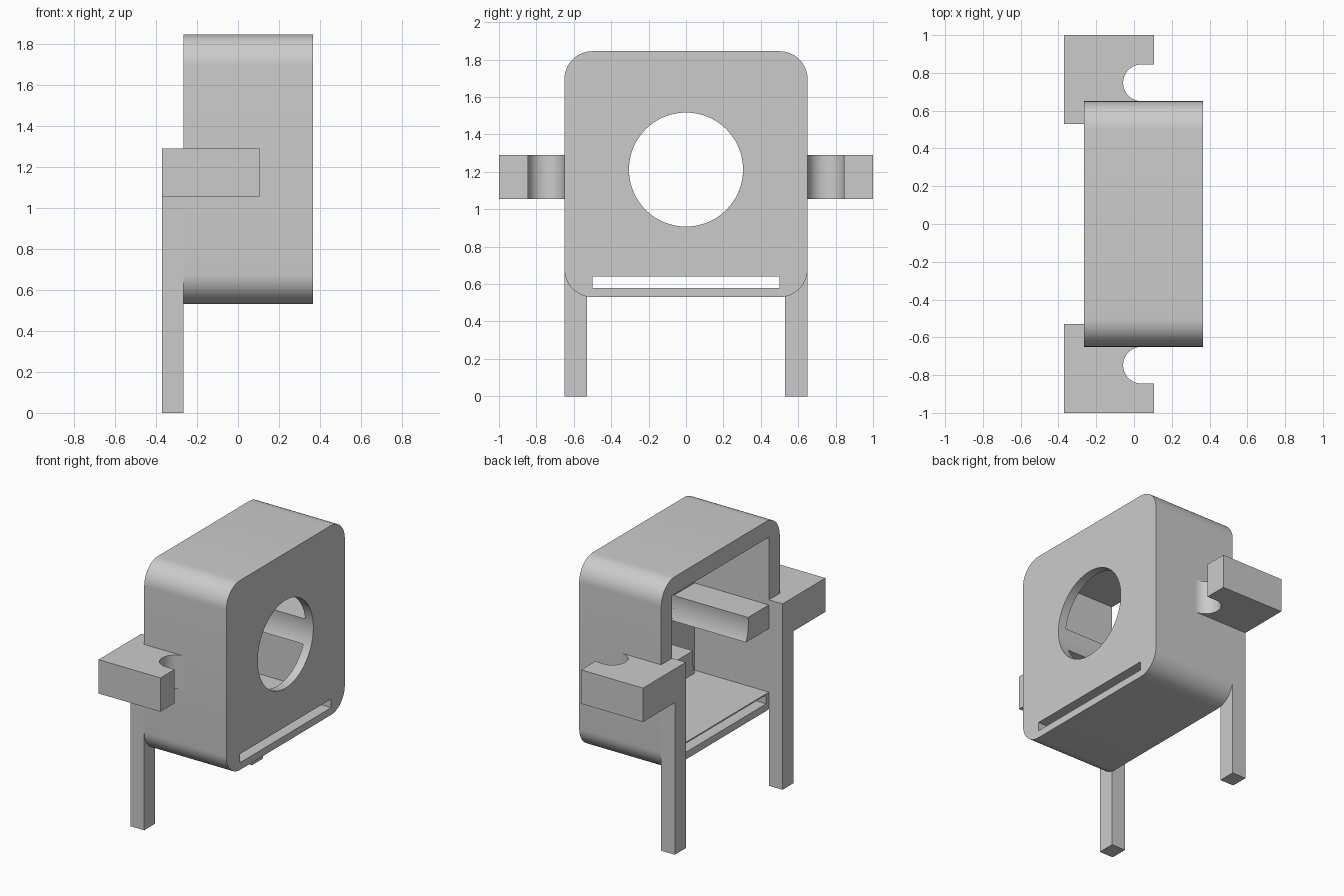
import bpy, bmesh
from math import pi, sin, cos, radians, sqrt

cube = bpy.data.objects.get("Cube")
if cube:
    bpy.data.objects.remove(cube, do_unlink=True)

grey = bpy.data.materials.new("plain grey")
grey.use_nodes = True
colour = (0.6, 0.6, 0.6, 1)
grey.diffuse_color = colour
grey.node_tree.nodes["Principled BSDF"].inputs["Base Color"].default_value = colour


def arc(cu, cv, r, start, end, steps):
    """Points on a circular arc, angles in degrees."""
    angles = [radians(start + (end - start) * i / steps) for i in range(steps + 1)]
    return [(cu + r * cos(a), cv + r * sin(a)) for a in angles]


def prism(name, profile, axis, low, high):
    """Extrude a flat profile along x (profile in y, z) or z (profile in x, y)."""
    bm = bmesh.new()
    place = (lambda u, v: (low, u, v)) if axis == "x" else (lambda u, v: (u, v, low))
    face = bm.faces.new([bm.verts.new(place(u, v)) for u, v in profile])
    new = bmesh.ops.extrude_face_region(bm, geom=[face])["geom"]
    step = (high - low, 0, 0) if axis == "x" else (0, 0, high - low)
    bmesh.ops.translate(bm, vec=step, verts=[g for g in new if isinstance(g, bmesh.types.BMVert)])
    bmesh.ops.recalc_face_normals(bm, faces=bm.faces)
    mesh = bpy.data.meshes.new(name)
    bm.to_mesh(mesh)
    bm.free()
    mesh.materials.append(grey)
    obj = bpy.data.objects.new(name, mesh)
    bpy.context.collection.objects.link(obj)
    return obj


def activate(obj):
    bpy.ops.object.select_all(action="DESELECT")
    obj.select_set(True)
    bpy.context.view_layer.objects.active = obj


def rect(u0, u1, v0, v1):
    return [(u0, v0), (u1, v0), (u1, v1), (u0, v1)]


def cut(target, cutter):
    mod = target.modifiers.new("cut", "BOOLEAN")
    mod.operation = "DIFFERENCE"
    mod.solver = "EXACT"
    mod.object = cutter
    activate(target)
    bpy.ops.object.modifier_apply(modifier=mod.name)
    bpy.data.objects.remove(cutter, do_unlink=True)


BACK, FACE = -0.265, 0.365       # open side and front plate of the housing
HALF, BOTTOM, TOP = 0.65, 0.53, 1.845
ROUND, WALL = 0.15, 0.12
HOLE_Z, HOLE_R = 1.212, 0.305

# Housing: rounded box, open at the back, with a round hole and a slot
corners = [(HALF - ROUND, TOP - ROUND, 0), (ROUND - HALF, TOP - ROUND, 90),
           (ROUND - HALF, BOTTOM + ROUND, 180), (HALF - ROUND, BOTTOM + ROUND, 270)]
outline = []
for y, z, a in corners:
    outline += arc(y, z, ROUND, a, a + 90, 12)
housing = prism("housing", outline, "x", BACK, FACE)
inner = HALF - WALL
cut(housing, prism("cavity", rect(-inner, inner, BOTTOM + WALL, TOP - WALL), "x", -0.5, FACE - 0.06))
cut(housing, prism("hole", arc(0, HOLE_Z, HOLE_R, 0, 360, 64)[:-1], "x", 0, 0.5))
cut(housing, prism("slot", rect(-0.5, 0.5, 0.58, 0.64), "x", -0.5, 0.5))
parts = [housing]

for side, s in (("left", 1), ("right", -1)):
    # Side arm with a rounded notch next to the housing
    shape = [(-0.37, inner), (BACK, inner), (BACK, 0.62), (0.04, 0.62)]
    shape += arc(0.04, 0.7475, 0.0975, 270, 90, 24)
    shape += [(0.105, 0.845), (0.105, 1), (-0.37, 1)]
    parts.append(prism(side + "_arm", [(x, s * y) for x, y in shape], "z", 1.055, 1.29))

    # Leg
    parts.append(prism(side + "_leg", rect(-0.37, BACK, s * inner, s * HALF), "z", 0, 1.055))

    # Inner rail, hollowed to follow the round hole
    heights = [1.09 + 0.165 * i / 8 for i in range(9)]
    rail = [(s * sqrt(HOLE_R ** 2 - (z - HOLE_Z) ** 2), z) for z in heights]
    rail += [(s * (inner + 0.02), heights[-1]), (s * (inner + 0.02), heights[0])]
    parts.append(prism(side + "_rail", rail, "x", BACK, FACE - 0.06))

for obj in parts:
    activate(obj)
    bpy.ops.object.shade_smooth_by_angle(angle=radians(30))
